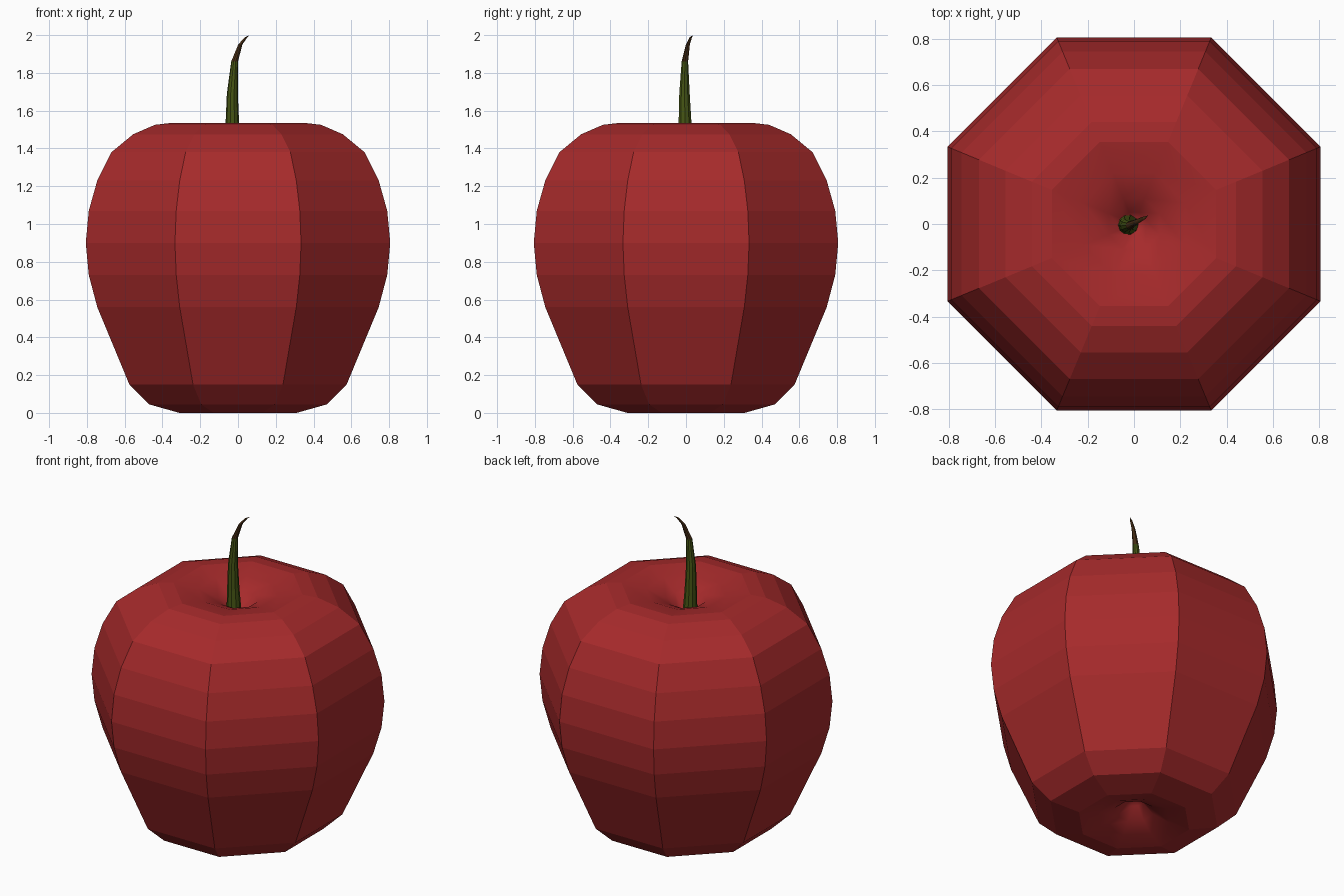
import bpy, bmesh, math
from mathutils import Vector

if "Cube" in bpy.data.objects:
    bpy.data.objects.remove(bpy.data.objects["Cube"])


def material(name, color):
    m = bpy.data.materials.new(name)
    m.diffuse_color = (*color, 1)
    m.use_nodes = True
    m.node_tree.nodes["Principled BSDF"].inputs["Base Color"].default_value = m.diffuse_color
    return m


def loft(name, rings, tip_start, tip_end, mats, rule):
    """Bridge vertex rings in order, closing both ends to a point."""
    bm = bmesh.new()
    loops = [[bm.verts.new(p) for p in ring] for ring in rings]
    n = len(loops[0])
    for a, b in zip(loops, loops[1:]):
        for i in range(n):
            j = (i + 1) % n
            bm.faces.new((a[i], a[j], b[j], b[i]))
    for loop, tip in ((loops[0], tip_start), (loops[-1], tip_end)):
        v = bm.verts.new(tip)
        for i in range(n):
            bm.faces.new((loop[i], loop[(i + 1) % n], v))
    bmesh.ops.recalc_face_normals(bm, faces=bm.faces)
    for f in bm.faces:
        f.material_index, f.smooth = rule(f.calc_center_median())
    me = bpy.data.meshes.new(name)
    bm.to_mesh(me)
    bm.free()
    for m in mats:
        me.materials.append(m)
    ob = bpy.data.objects.new(name, me)
    bpy.context.collection.objects.link(ob)
    return ob


def ring(cx, cy, z, r, n, offset=0.0):
    return [Vector((cx + r * math.cos(offset + math.tau * i / n),
                    cy + r * math.sin(offset + math.tau * i / n), z)) for i in range(n)]


red = material("apple red", (0.38, 0.023, 0.024))
green = material("stem green", (0.06, 0.09, 0.007))
brown = material("stem tip brown", (0.06, 0.025, 0.007))

# Apple body: octagonal lathe, (half width across flats, height)
profile = [(0.05, 0.13), (0.11, 0.065), (0.20, 0.025), (0.31, 0.0), (0.47, 0.045),
           (0.575, 0.15), (0.745, 0.56), (0.79, 0.73), (0.806, 0.9), (0.79, 1.07),
           (0.745, 1.23), (0.67, 1.38), (0.555, 1.475), (0.44, 1.525), (0.355, 1.535),
           (0.22, 1.51), (0.11, 1.465), (0.05, 1.40)]
k = 1 / math.cos(math.pi / 8)
loft("apple_body", [ring(0, 0, z, r * k, 8, math.pi / 8) for r, z in profile],
     (0, 0, 0.17), (0, 0, 1.36), [red],
     lambda c: (0, math.hypot(c.x, c.y) < 0.31 and (c.z < 0.3 or c.z > 1.3)))

# Stem: tapered curved tube, (x, y, z, radius), brown towards the tip
path = [(-0.025, -0.003, 1.36, 0.045), (-0.03, -0.005, 1.53, 0.036),
        (-0.03, -0.008, 1.69, 0.029), (-0.018, -0.006, 1.86, 0.018),
        (0.012, 0.01, 1.95, 0.011), (0.042, 0.025, 1.988, 0.007)]
loft("stem", [ring(x, y, z, r, 10) for x, y, z, r in path],
     (-0.025, 0, 1.36), (0.062, 0.037, 2.0), [green, brown],
     lambda c: (1 if c.z > 1.86 else 0, False))
